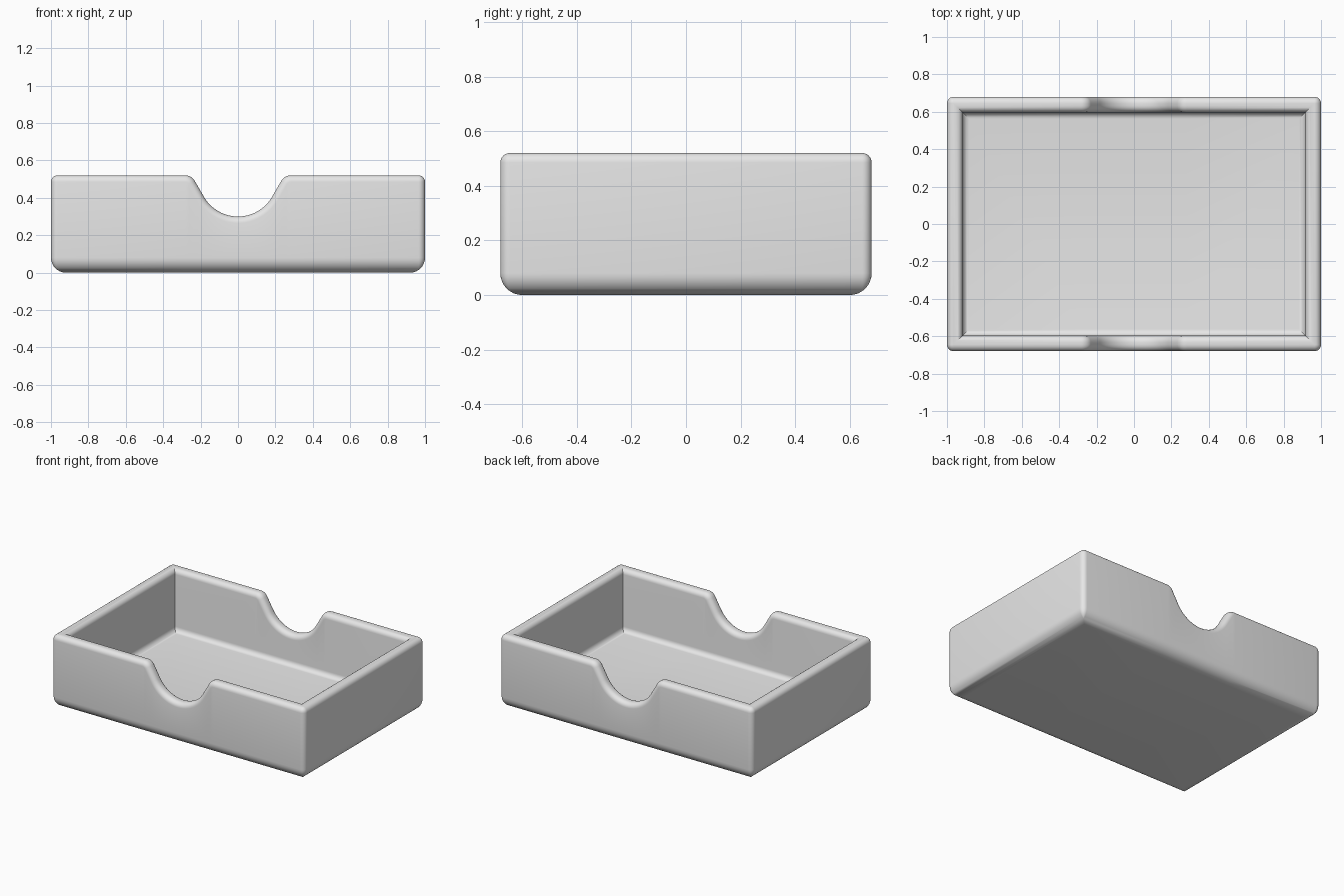
import bpy, bmesh
from math import sin, cos, pi, radians

cube = bpy.data.objects.get("Cube")
if cube:
    bpy.data.objects.remove(cube)

# Main dimensions
HX, HY, H = 1.0, 0.68, 0.52      # half length, half width, height
WALL, FLOOR = 0.083, 0.08        # wall and floor thickness
EDGE, BASE, COVE = 0.035, 0.08, 0.035   # rim, base and inner floor radii
NOTCH_R, NOTCH_Z, LIP, SLOPE = 0.21, 0.30, 0.06, radians(60)
STEPS = 6


def arc(n):
    return [i / n * pi / 2 for i in range(n + 1)]


def notch_half():
    """Right half of the finger notch: (x, z, normal x, normal z), rim to centre."""
    pts = []
    bowl_z = NOTCH_Z + NOTCH_R
    # straight flank joins the bowl to the rounded lip
    bx, bz = NOTCH_R * sin(SLOPE), bowl_z - NOTCH_R * cos(SLOPE)
    lip_z = H - LIP
    top_z = lip_z + LIP * cos(SLOPE)
    top_x = bx + (top_z - bz) * cos(SLOPE) / sin(SLOPE)
    lip_x = top_x + LIP * sin(SLOPE)
    for i in range(9):
        a = SLOPE * i / 8
        pts.append((lip_x - LIP * sin(a), lip_z + LIP * cos(a), -sin(a), cos(a)))
    for i in range(13):
        a = SLOPE * (1 - i / 12)
        pts.append((NOTCH_R * sin(a), bowl_z - NOTCH_R * cos(a), -sin(a), cos(a)))
    return pts


def columns():
    """Half of the perimeter as functions of wall offset t and rim depth d."""
    cols = []

    def corner(sy, a):
        def point(t, d):
            r = max(EDGE - t, 0)
            k = max(EDGE, t)
            return HX - k + r * cos(a), sy * (HY - k) + r * sin(a), H - d
        return point

    def notch(x, z, nx, nz):
        return lambda t, d: (x - nx * d, HY - t, z - nz * d)

    cols += [corner(-1, a - pi / 2) for a in arc(STEPS)]
    cols += [corner(1, a) for a in arc(STEPS)]
    half = notch_half()
    cols += [notch(*p) for p in half]
    cols += [notch(-x, z, -nx, nz) for x, z, nx, nz in reversed(half[:-1])]
    return cols


# Wall section: (offset, rim depth, fixed height or None)
section = [(BASE * (1 - sin(a)), EDGE, BASE * (1 - cos(a))) for a in arc(8)]
section += [(EDGE * (1 - cos(a)), EDGE * (1 - sin(a)), None) for a in arc(STEPS)]
section += [(WALL - EDGE * (1 - sin(a)), EDGE * (1 - cos(a)), None) for a in arc(STEPS)]
section += [(WALL + COVE * (1 - cos(a)), EDGE, FLOOR + COVE * (1 - sin(a))) for a in arc(STEPS)]

# Sweep the section around the tray, the second half turned by 180 degrees
bm = bmesh.new()
rings = []
for t, d, fixed in section:
    ring = []
    for s in (1, -1):
        for col in columns():
            x, y, z = col(t, d)
            ring.append(bm.verts.new((s * x, s * y, z if fixed is None else fixed)))
    rings.append(ring)
for low, high in zip(rings, rings[1:]):
    n = len(low)
    for i in range(n):
        j = (i + 1) % n
        bm.faces.new((low[i], low[j], high[j], high[i]))
bm.faces.new(list(reversed(rings[0])))   # underside
bm.faces.new(rings[-1])                  # inner floor
bmesh.ops.remove_doubles(bm, verts=bm.verts, dist=0.00005)
bmesh.ops.recalc_face_normals(bm, faces=bm.faces)

mesh = bpy.data.meshes.new("tray")
bm.to_mesh(mesh)
bm.free()
tray = bpy.data.objects.new("tray", mesh)
bpy.context.collection.objects.link(tray)

# Plain grey finish
grey = bpy.data.materials.new("light_grey")
grey.use_nodes = True
colour = (0.8, 0.8, 0.8, 1)
grey.diffuse_color = colour
grey.node_tree.nodes["Principled BSDF"].inputs["Base Color"].default_value = colour
mesh.materials.append(grey)

bpy.ops.object.select_all(action='DESELECT')
tray.select_set(True)
bpy.context.view_layer.objects.active = tray
bpy.ops.object.shade_smooth_by_angle(angle=radians(30))
